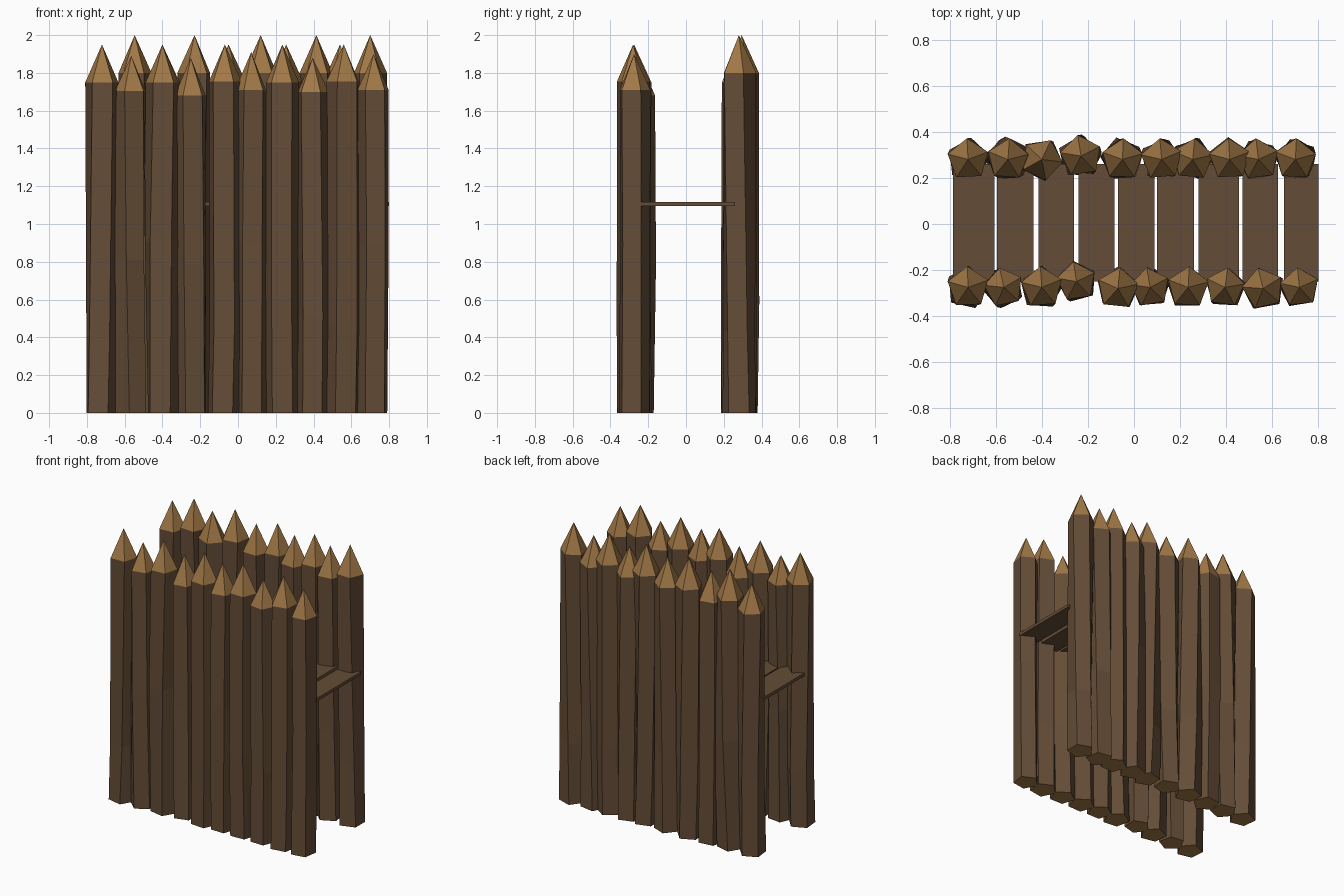
import bpy, bmesh, math, random

if "Cube" in bpy.data.objects:
    bpy.data.objects.remove(bpy.data.objects["Cube"])

random.seed(4)

def material(name, rgb):
    m = bpy.data.materials.new(name)
    m.diffuse_color = (*rgb, 1)
    m.use_nodes = True
    m.node_tree.nodes["Principled BSDF"].inputs["Base Color"].default_value = m.diffuse_color
    return m

BARK = material("bark brown", (0.128, 0.073, 0.038))
CUT = material("cut wood", (0.36, 0.19, 0.063))

def add_object(name, bm, mats):
    bmesh.ops.recalc_face_normals(bm, faces=bm.faces)
    me = bpy.data.meshes.new(name)
    bm.to_mesh(me)
    bm.free()
    for m in mats:
        me.materials.append(m)
    bpy.context.collection.objects.link(bpy.data.objects.new(name, me))

def stake(name, x, y, shoulder, tip, r, turn):
    """Five-sided, slightly twisted log with a sharpened, pale tip and a pale sawn foot."""
    bm = bmesh.new()
    foot_turn = turn + random.uniform(-28, 28)
    knot = random.uniform(0.35, 0.95)
    rings = []
    for z, rr, a in ((0, r, foot_turn),
                     (knot, r * random.uniform(0.96, 1.06), foot_turn + (turn - foot_turn) * knot / shoulder),
                     (shoulder, r, turn)):
        dx, dy = (0, 0) if z == shoulder else (random.uniform(-.006, .006), random.uniform(-.006, .006))
        rings.append([bm.verts.new((x + dx + rr * math.cos(math.radians(a + 90 + 72 * i)),
                                    y + dy + rr * math.sin(math.radians(a + 90 + 72 * i)), z))
                      for i in range(5)])
    apex = bm.verts.new((x, y, tip))
    for lo, hi in zip(rings, rings[1:]):
        for i in range(5):
            j = (i + 1) % 5
            bm.faces.new((lo[i], lo[j], hi[j], hi[i]))
    for i in range(5):
        bm.faces.new((rings[-1][i], rings[-1][(i + 1) % 5], apex)).material_index = 1
    bm.faces.new(rings[0]).material_index = 1
    add_object(name, bm, (BARK, CUT))

# Front row: x, y, shoulder height, tip height, tip turn in degrees
front = [(-.72, -.275, 1.75, 1.95, 2), (-.565, -.275, 1.705, 1.89, 12), (-.40, -.275, 1.75, 1.95, 4),
         (-.25, -.25, 1.68, 1.88, 8), (-.07, -.28, 1.755, 1.95, -6), (.07, -.275, 1.71, 1.91, 10),
         (.235, -.275, 1.75, 1.95, -3), (.395, -.275, 1.70, 1.88, -8), (.56, -.28, 1.755, 1.95, 14),
         (.718, -.275, 1.71, 1.90, 6)]
# Back row
back = [(-.72, .28, 1.75, 1.94, 3), (-.547, .28, 1.80, 2.0, -4), (-.40, .28, 1.75, 1.95, -25),
        (-.23, .295, 1.80, 2.0, 9), (-.05, .28, 1.76, 1.95, -2), (.12, .28, 1.80, 2.0, 5),
        (.255, .28, 1.755, 1.95, -5), (.415, .28, 1.80, 2.0, 3), (.54, .28, 1.75, 1.95, 7),
        (.70, .28, 1.80, 2.0, -3)]
for row, stakes in (("front", front), ("back", back)):
    for n, (x, y, shoulder, tip, turn) in enumerate(stakes, 1):
        stake(f"{row}_stake_{n}", x, y, shoulder, tip, 0.087 if tip < 1.92 else 0.092, turn)

# Walkway planks between the rows
edges = [(-.785, -.605), (-.595, -.435), (-.415, -.26), (-.24, -.085), (-.07, .09),
         (.10, .26), (.28, .455), (.47, .625), (.65, .80)]
for n, (a, b) in enumerate(edges, 1):
    bm = bmesh.new()
    bmesh.ops.create_cube(bm, size=1)
    for v in bm.verts:
        v.co = ((a + b) / 2 + v.co.x * (b - a), .005 + v.co.y * .51, 1.105 + v.co.z * .022)
    add_object(f"walkway_plank_{n}", bm, (BARK,))
